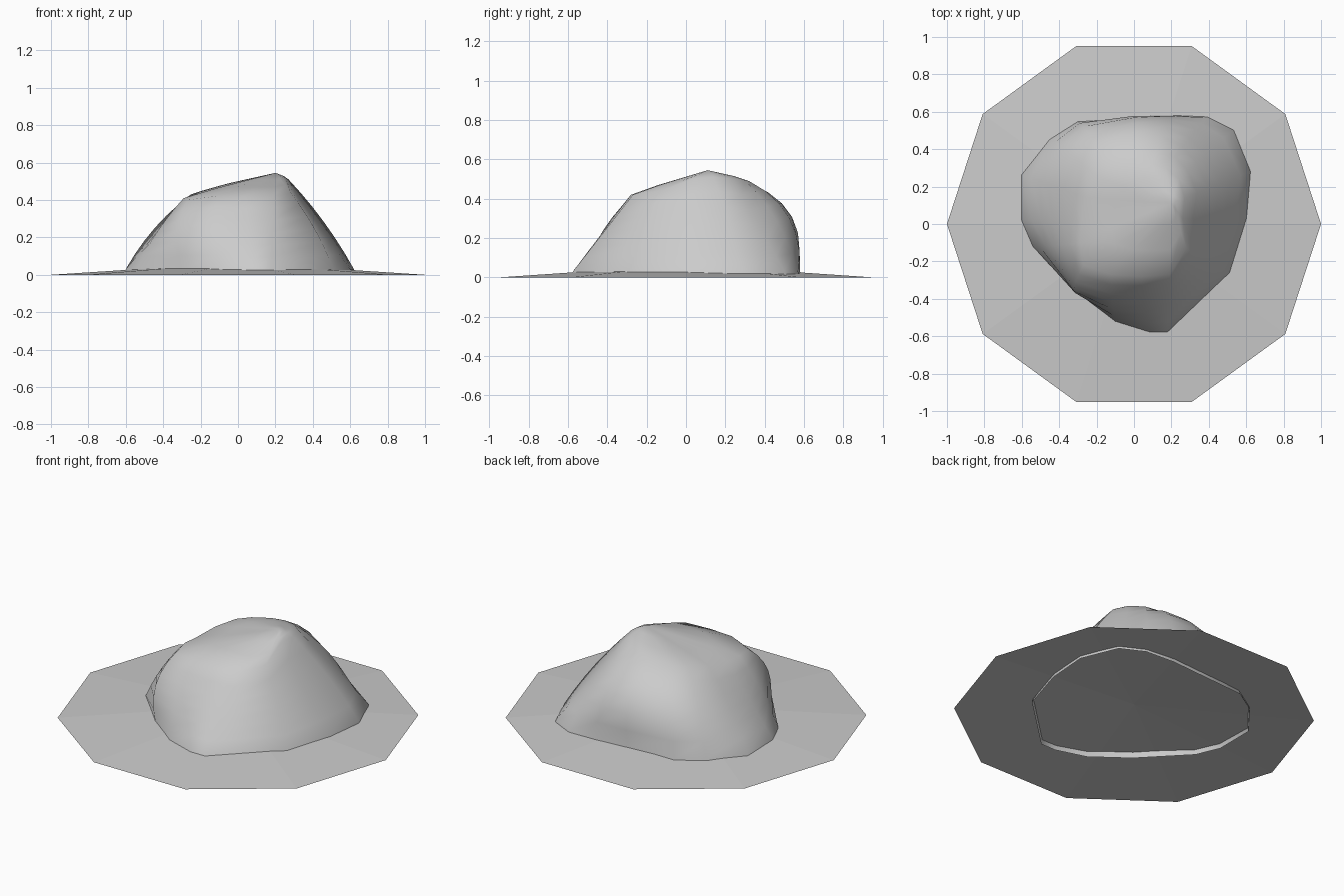
import bpy, bmesh, math
from mathutils import Vector

if "Cube" in bpy.data.objects:
    bpy.data.objects.remove(bpy.data.objects["Cube"])


def add_object(name, bm):
    bmesh.ops.recalc_face_normals(bm, faces=bm.faces)
    mesh = bpy.data.meshes.new(name)
    bm.to_mesh(mesh)
    bm.free()
    obj = bpy.data.objects.new(name, mesh)
    bpy.context.collection.objects.link(obj)
    return obj


# Ground disc: ten-sided, very shallow open cone
SIDES = 10
bm = bmesh.new()
rim = [bm.verts.new((math.cos(math.tau * i / SIDES), math.sin(math.tau * i / SIDES), 0))
       for i in range(SIDES)]
apex = bm.verts.new((0, 0, 0.065))
for i in range(SIDES):
    bm.faces.new((rim[i], rim[(i + 1) % SIDES], apex))
disc = add_object("ground_disc", bm)

# Rock columns: foot x, y / shoulder x, y, z / bulge of the flank
COLUMNS = [
    (.60, .03, .26, .03, .50, .00), (.62, .28, .27, .14, .51, .02),
    (.53, .50, .24, .24, .50, .00), (.39, .57, .17, .30, .495, .04),
    (.20, .58, .09, .32, .49, .09), (.00, .565, .00, .32, .48, .11),
    (-.30, .545, -.12, .30, .46, .09), (-.45, .45, -.19, .25, .45, .06),
    (-.60, .26, -.25, .14, .43, .03), (-.60, .02, -.28, .00, .41, .00),
    (-.54, -.12, -.29, -.10, .41, .02), (-.30, -.37, -.27, -.22, .40, .06),
    (-.10, -.52, -.12, -.27, .42, .03), (.08, -.575, .04, -.28, .42, .00),
    (.18, -.575, .19, -.27, .42, .00), (.51, -.26, .28, -.13, .44, .02),
]
PEAK = Vector((.20, .11, .545))
FLANK_STEPS = 6

bm = bmesh.new()
columns = []
for fx, fy, sx, sy, sz, bulge in COLUMNS:
    foot, shoulder = Vector((fx, fy, .03)), Vector((sx, sy, sz))
    slope = shoulder - foot
    outward = Vector((fx, fy, 0)).normalized()
    normal = (outward * slope.z + Vector((0, 0, abs(slope.xy.length)))).normalized()
    # buried skirt below the disc
    points = [Vector((fx, fy, 0)) + outward * .008]
    # bulging flank
    for k in range(FLANK_STEPS + 1):
        t = k / FLANK_STEPS
        points.append(foot + slope * t + normal * bulge * 4 * t * (1 - t))
    # slightly domed crown
    for t in (.35, .7):
        points.append(shoulder.lerp(PEAK, t) + Vector((0, 0, .008)) * (1 - t))
    columns.append([bm.verts.new(p) for p in points])

peak = bm.verts.new(PEAK)
for i, a in enumerate(columns):
    b = columns[(i + 1) % len(columns)]
    for k in range(len(a) - 1):
        bm.faces.new((a[k], b[k], b[k + 1], a[k + 1]))
    bm.faces.new((a[-1], b[-1], peak))
rock = add_object("rock_mound", bm)
for poly in rock.data.polygons:
    poly.use_smooth = True
